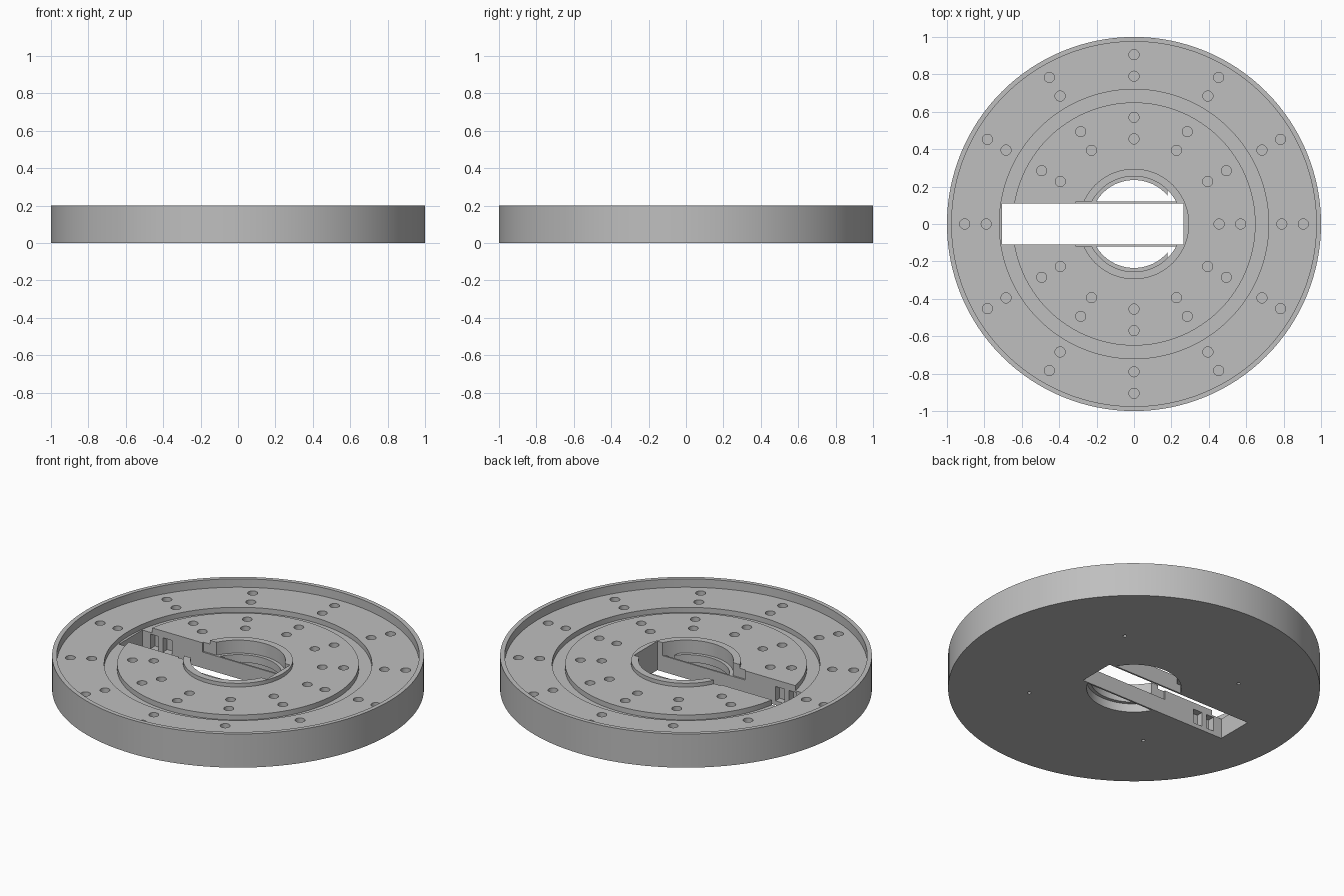
import bpy, bmesh
from math import pi, sin, cos, radians
from mathutils import Matrix, Vector

cube = bpy.data.objects.get("Cube")
if cube:
    bpy.data.objects.remove(cube)

SEGMENTS = 128
FLOOR = 0.15          # level of the main upper face
WALL_TOP = 0.095      # level of the slot walls crossing the bore

grey = bpy.data.materials.new("plain grey")
grey.use_nodes = True
grey.diffuse_color = (0.52, 0.52, 0.52, 1)
grey.node_tree.nodes["Principled BSDF"].inputs["Base Color"].default_value = grey.diffuse_color


def finish(name, bm):
    bmesh.ops.recalc_face_normals(bm, faces=bm.faces)
    mesh = bpy.data.meshes.new(name)
    bm.to_mesh(mesh)
    bm.free()
    mesh.materials.append(grey)
    obj = bpy.data.objects.new(name, mesh)
    bpy.context.collection.objects.link(obj)
    return obj


def lathe(name, profile):
    """Revolve a closed (radius, height) profile around z."""
    bm = bmesh.new()
    verts = [bm.verts.new((r, 0, z)) for r, z in profile]
    edges = [bm.edges.new((v, verts[i - 1])) for i, v in enumerate(verts)]
    bmesh.ops.spin(bm, geom=verts + edges, cent=(0, 0, 0), axis=(0, 0, 1),
                   angle=2 * pi, steps=SEGMENTS, use_duplicate=False)
    bmesh.ops.remove_doubles(bm, verts=bm.verts, dist=1e-5)
    return finish(name, bm)


def box(name, low, high):
    low, high = Vector(low), Vector(high)
    bm = bmesh.new()
    bmesh.ops.create_cube(bm, size=1, matrix=Matrix.Translation((low + high) / 2)
                          @ Matrix.Diagonal((*(high - low), 1)))
    return finish(name, bm)


def pins(name, places, radius, low, high):
    """A set of upright cylinders used to drill holes."""
    bm = bmesh.new()
    for x, y in places:
        bmesh.ops.create_cone(bm, cap_ends=True, segments=24, radius1=radius, radius2=radius,
                              depth=high - low, matrix=Matrix.Translation((x, y, (low + high) / 2)))
    return finish(name, bm)


def cut(obj, cutter):
    cutter.hide_render = True
    mod = obj.modifiers.new("cut", 'BOOLEAN')
    mod.operation = 'DIFFERENCE'
    mod.solver = 'EXACT'
    mod.object = cutter
    bpy.context.view_layer.objects.active = obj
    bpy.ops.object.modifier_apply(modifier=mod.name)
    bpy.data.objects.remove(cutter)


def polar(radius, degrees):
    return radius * cos(radians(degrees)), radius * sin(radians(degrees))


# Disc with raised rim, ring groove and collar around the bore
disc = lathe("disc_body", [
    (0.255, 0), (1, 0), (1, 0.2), (0.975, 0.2), (0.975, FLOOR),
    (0.72, FLOOR), (0.72, 0.12), (0.65, 0.12), (0.65, FLOOR),
    (0.295, FLOOR), (0.295, 0.172), (0.255, 0.172)])

# Ledge inside the bore
ledge = lathe("bore_ledge", [(0.235, 0.05), (0.256, 0.05), (0.256, WALL_TOP), (0.235, WALL_TOP)])
cut(ledge, box("ledge_gap", (0.18, -0.5, -0.1), (0.5, 0.5, 0.3)))
cut(ledge, box("ledge_slot", (-0.5, -0.11, -0.1), (0.5, 0.11, 0.3)))

# Long slot, and the wider step through the collar
cut(disc, box("slot", (-0.705, -0.11, -0.1), (0.265, 0.11, 0.3)))
cut(disc, box("collar_step", (-0.31, -0.12, WALL_TOP), (0.2, 0.12, 0.3)))

# Pockets in both sides of the slot
for side in (-1, 1):
    ys = sorted((side * 0.1, side * 0.15))
    cut(disc, box("pocket", (-0.65, ys[0], 0.025), (-0.6, ys[1], 0.11)))
    cut(disc, box("pocket", (-0.57, ys[0], 0.025), (-0.51, ys[1], 0.11)))

# Blind holes in the upper face, and small ones underneath
places = [polar(r, a) for r in (0.455, 0.57, 0.79, 0.905) for a in range(0, 360, 30)
          if not (a == 180 and r < 0.7)]
cut(disc, pins("upper_holes", places, 0.027, 0.115, 0.2))
cut(disc, pins("lower_holes", [polar(0.565, a) for a in range(45, 360, 90)], 0.01, -0.05, 0.04))

# Thin slot walls crossing the bore
parts = [disc, ledge]
for name, y in (("back_slot_wall", 0.11), ("front_slot_wall", -0.12)):
    parts.append(box(name, (-0.26, y, 0), (0.265, y + 0.01, WALL_TOP)))

# Smooth shading on the round faces
bpy.ops.object.select_all(action='DESELECT')
for obj in parts:
    obj.select_set(True)
bpy.context.view_layer.objects.active = disc
bpy.ops.object.shade_smooth_by_angle(angle=radians(30))
